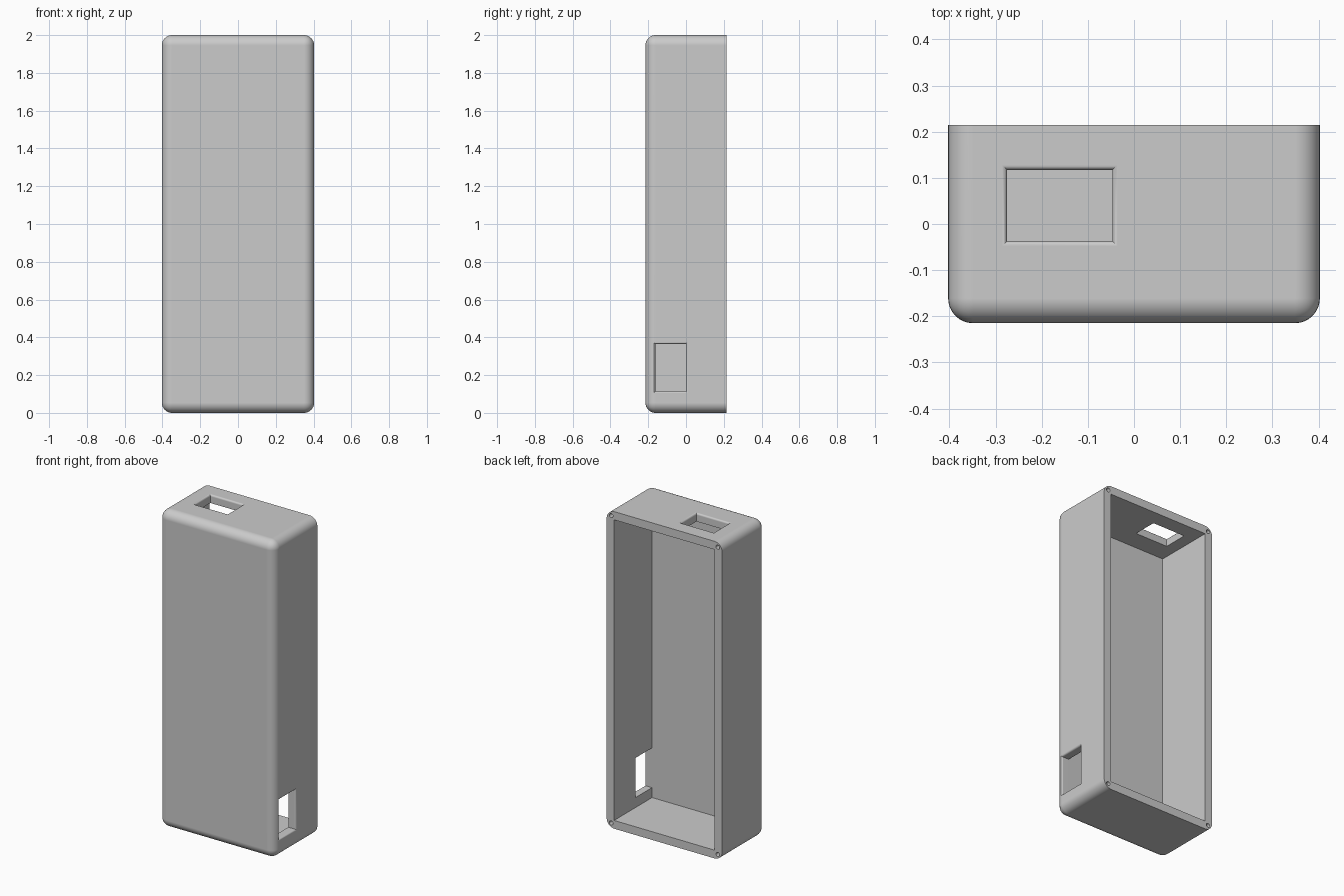
import bpy, bmesh, math
from mathutils import Matrix, Vector

if "Cube" in bpy.data.objects:
    bpy.data.objects.remove(bpy.data.objects["Cube"])

HX, HY, H = 0.403, 0.215, 2.0   # half width, half depth, height
WALL, ROUND, LIP = 0.052, 0.054, 0.011

grey = bpy.data.materials.new("plain grey")
grey.use_nodes = True
grey.diffuse_color = (0.6, 0.6, 0.6, 1)
grey.node_tree.nodes["Principled BSDF"].inputs["Base Color"].default_value = (0.6, 0.6, 0.6, 1)


def add_object(name, bm):
    bmesh.ops.recalc_face_normals(bm, faces=bm.faces)
    mesh = bpy.data.meshes.new(name)
    bm.to_mesh(mesh)
    bm.free()
    mesh.materials.append(grey)
    obj = bpy.data.objects.new(name, mesh)
    bpy.context.collection.objects.link(obj)
    return obj


def box(lo, hi):
    lo, hi = Vector(lo), Vector(hi)
    bm = bmesh.new()
    bmesh.ops.create_cube(bm, size=1, matrix=Matrix.Translation((lo + hi) / 2)
                          @ Matrix.Diagonal((*(hi - lo), 1)))
    return bm


def flared_cutter(name, lo, hi, place):
    """Rectangular plug whose mouth opens outward in a small rounded lip.
    place(u, v, depth) maps the plug onto a wall."""
    steps = 5
    depths = [(-0.02, LIP)]
    for i in range(steps + 1):
        a = math.pi / 2 * i / steps
        depths.append((LIP * (1 - math.cos(a)), LIP * (1 - math.sin(a))))
    depths.append((WALL + 0.03, 0))
    bm = bmesh.new()
    rings = []
    for d, o in depths:
        corners = ((lo[0] - o, lo[1] - o), (hi[0] + o, lo[1] - o),
                   (hi[0] + o, hi[1] + o), (lo[0] - o, hi[1] + o))
        rings.append([bm.verts.new(place(u, v, d)) for u, v in corners])
    for a, b in zip(rings, rings[1:]):
        for i in range(4):
            j = (i + 1) % 4
            bm.faces.new((a[i], a[j], b[j], b[i]))
    bm.faces.new(rings[0])
    bm.faces.new(rings[-1])
    return add_object(name, bm)


# Outer case: rounded everywhere except around the open back
bm = box((-HX, -HY, 0), (HX, HY, H))
edges = [e for e in bm.edges if not all(v.co.y > 0 for v in e.verts)]
bmesh.ops.bevel(bm, geom=edges, offset=ROUND, segments=8, profile=0.5, affect='EDGES')
case = add_object("case_shell", bm)

# Cavity open to the back
cutters = [add_object("cavity_cutter", box((WALL - HX, WALL - HY, WALL),
                                           (HX - WALL, HY + 0.1, H - WALL)))]

# Windows in the top and in the left side wall
cutters.append(flared_cutter("top_window_cutter", (-0.275, -0.037), (-0.047, 0.117),
                             lambda u, v, d: (u, v, H - d)))
cutters.append(flared_cutter("side_window_cutter", (-0.162, 0.115), (0.0, 0.365),
                             lambda u, v, d: (HX - d, u, v)))

# Screw holes in the four rim corners
INSET, HOLE, DEPTH = 0.031, 0.013, 0.15
for sx in (-1, 1):
    for z in (INSET, H - INSET):
        bm = bmesh.new()
        bmesh.ops.create_cone(bm, cap_ends=True, segments=20, radius1=HOLE, radius2=HOLE,
                              depth=DEPTH * 2,
                              matrix=Matrix.Translation((sx * (HX - INSET), HY, z))
                              @ Matrix.Rotation(math.pi / 2, 4, 'X'))
        cutters.append(add_object("screw_hole_cutter", bm))

# Cut, then discard the cutters
bpy.ops.object.select_all(action='DESELECT')
bpy.context.view_layer.objects.active = case
case.select_set(True)
for cutter in cutters:
    cutter.hide_render = True
    mod = case.modifiers.new("cut", 'BOOLEAN')
    mod.operation = 'DIFFERENCE'
    mod.solver = 'EXACT'
    mod.object = cutter
    bpy.ops.object.modifier_apply(modifier=mod.name)
    bpy.data.objects.remove(cutter)

# Smooth roundings, flat walls
bpy.ops.object.shade_smooth_by_angle(angle=math.radians(30))
weighted = case.modifiers.new("even_shading", 'WEIGHTED_NORMAL')
weighted.keep_sharp = True
